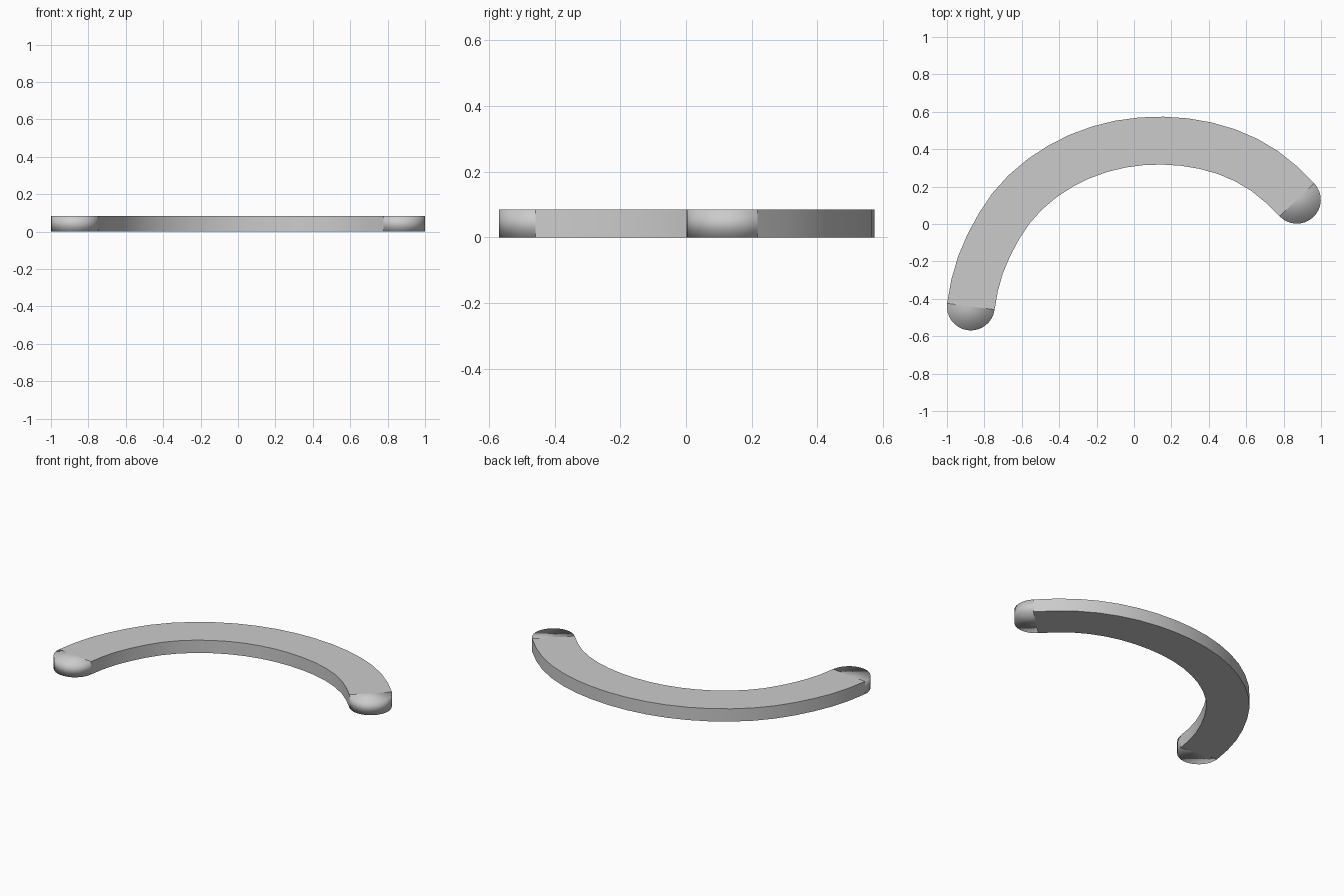
import bpy, bmesh, math
from mathutils import Vector

if "Cube" in bpy.data.objects:
    bpy.data.objects.remove(bpy.data.objects["Cube"])

HEIGHT = 0.084
HALF_W = 0.128
CENTRE = Vector((0.13, -0.573))
STEPS = 20
# sweep of the band: (angle in degrees, centreline radius)
PATH = [(43.5, 1.021), (60, 1.029), (90, 1.019), (135, 1.028), (154, 1.016), (172.5, 1.011)]


def radius(a):
    for (a0, r0), (a1, r1) in zip(PATH, PATH[1:]):
        if a <= a1 + 1e-6:
            t = (a - a0) / (a1 - a0)
            t = t * t * (3 - 2 * t)
            return r0 + (r1 - r0) * t
    return PATH[-1][1]


def polar(a, r):
    a = math.radians(a)
    return CENTRE + Vector((math.cos(a), math.sin(a))) * r


def make_object(name, bm):
    bmesh.ops.recalc_face_normals(bm, faces=bm.faces[:])
    me = bpy.data.meshes.new(name)
    bm.to_mesh(me)
    bm.free()
    ob = bpy.data.objects.new(name, me)
    bpy.context.collection.objects.link(ob)
    bpy.ops.object.select_all(action='DESELECT')
    ob.select_set(True)
    bpy.context.view_layer.objects.active = ob
    return ob


# Curved band: rectangular section swept along the arc
bm = bmesh.new()
first, last = PATH[0][0], PATH[-1][0]
rings = []
for i in range(STEPS + 1):
    a = first + (last - first) * i / STEPS
    r = radius(a)
    ring = []
    for off, z in ((-HALF_W, 0), (HALF_W, 0), (HALF_W, HEIGHT), (-HALF_W, HEIGHT)):
        p = polar(a, r + off)
        ring.append(bm.verts.new((p.x, p.y, z)))
    rings.append(ring)
for r0, r1 in zip(rings, rings[1:]):
    for j in range(4):
        k = (j + 1) % 4
        bm.faces.new((r0[j], r0[k], r1[k], r1[j]))
bm.faces.new(rings[0])
bm.faces.new(rings[-1])
make_object("curved_band", bm)
bpy.ops.object.shade_smooth_by_angle(angle=math.radians(30))


# Rounded ends: softly shaded half discs
def round_end(name, angle, side):
    c = polar(angle, radius(angle))
    bm = bmesh.new()
    low, high = [], []
    for i in range(17):
        t = math.radians(angle) + side * math.pi * i / 16
        x, y = c.x + HALF_W * math.cos(t), c.y + HALF_W * math.sin(t)
        low.append(bm.verts.new((x, y, 0)))
        high.append(bm.verts.new((x, y, HEIGHT)))
    for i in range(16):
        bm.faces.new((low[i], low[i + 1], high[i + 1], high[i]))
    bm.faces.new(low)
    bm.faces.new(high)
    make_object(name, bm)
    bpy.ops.object.shade_smooth()


round_end("right_round_end", first, -1)
round_end("left_round_end", last, 1)
